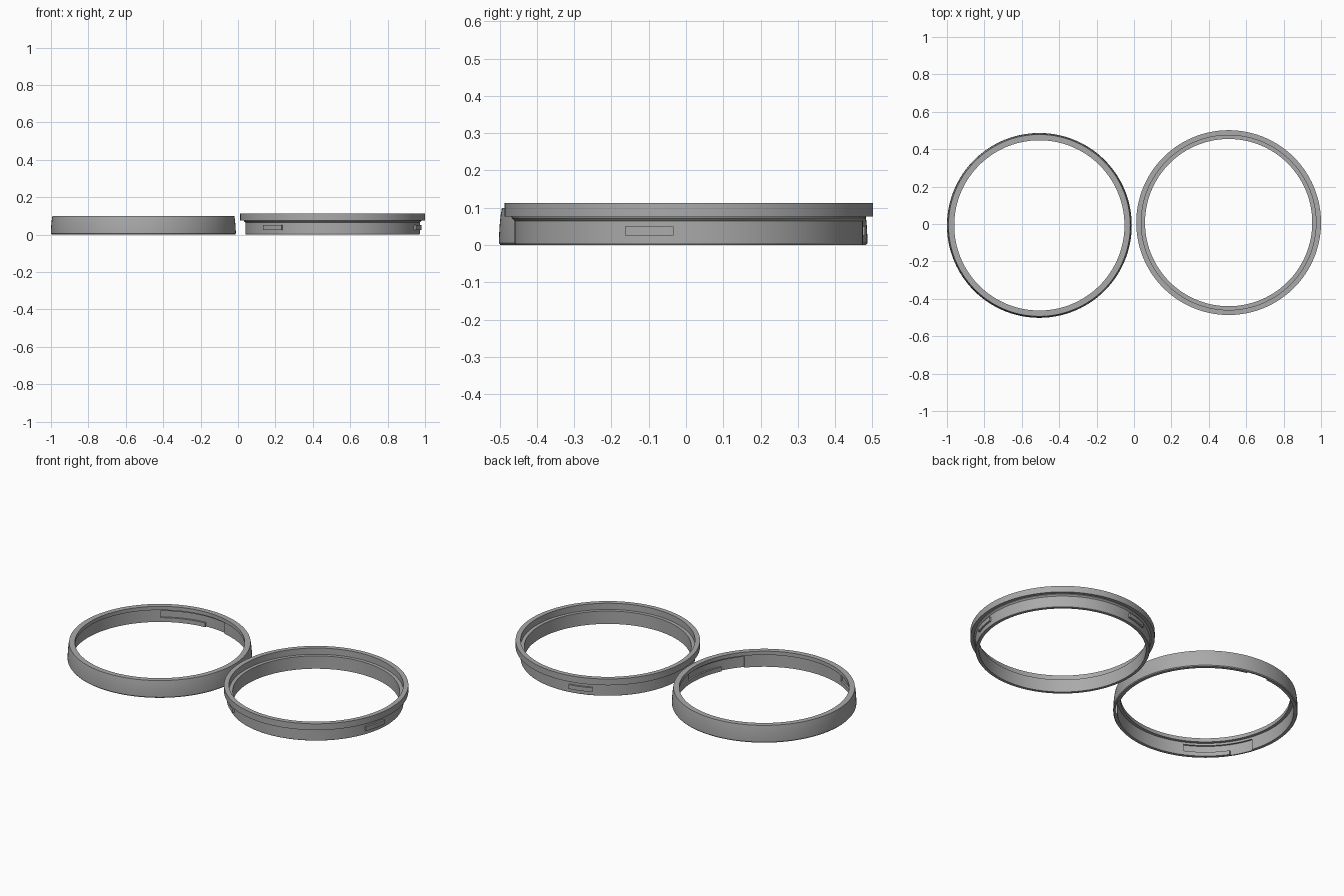
import bpy, bmesh, math

if "Cube" in bpy.data.objects:
    bpy.data.objects.remove(bpy.data.objects["Cube"])

SEGMENTS = 180
gray = bpy.data.materials.new("neutral gray")
gray.diffuse_color = (0.4, 0.4, 0.4, 1)
gray.use_nodes = True
gray.node_tree.nodes["Principled BSDF"].inputs["Base Color"].default_value = gray.diffuse_color


def make_object(name, bm, center):
    bmesh.ops.recalc_face_normals(bm, faces=bm.faces)
    mesh = bpy.data.meshes.new(name)
    bm.to_mesh(mesh)
    bm.free()
    obj = bpy.data.objects.new(name, mesh)
    obj.location = (center[0], center[1], 0)
    mesh.materials.append(gray)
    bpy.context.collection.objects.link(obj)
    return obj


def add_sweep(bm, profile, start=0, end=360, steps=SEGMENTS):
    """Sweep a closed (radius, z) profile about z, capping partial arcs."""
    closed = end - start >= 360
    rows = []
    for i in range(steps if closed else steps + 1):
        a = math.radians(start + (end - start) * i / steps)
        rows.append([bm.verts.new((r * math.cos(a), r * math.sin(a), z)) for r, z in profile])
    n = len(profile)
    for i in range(steps):
        a, b = rows[i], rows[(i + 1) % len(rows)]
        for j in range(n):
            k = (j + 1) % n
            bm.faces.new((a[j], b[j], b[k], a[k]))
    if not closed:
        bm.faces.new(rows[0])
        bm.faces.new(rows[-1])


def box_profile(r0, r1, z0, z1):
    return [(r0, z0), (r1, z0), (r1, z1), (r0, z1)]


def smooth(obj):
    bpy.ops.object.select_all(action='DESELECT')
    obj.select_set(True)
    bpy.context.view_layer.objects.active = obj
    bpy.ops.object.shade_smooth_by_angle(angle=math.radians(25))


# Socket ring: gently curved outside, inward lip at the top
socket_center = (-0.506, -0.0075)
bm = bmesh.new()
add_sweep(bm, [(0.472, 0), (0.490, 0), (0.494, 0.005), (0.494, 0.02), (0.4925, 0.05),
               (0.4895, 0.08), (0.486, 0.1), (0.455, 0.1), (0.455, 0.078), (0.472, 0.078)])
socket_ring = make_object("socket_ring", bm, socket_center)

# Three L-shaped locking slots: a groove plus an entry open at the bottom
for part, z0, z1, start, end in (("groove", 0.025, 0.065, 78, 124.5), ("entry", -0.02, 0.065, 78, 94)):
    bm = bmesh.new()
    for i in range(3):
        add_sweep(bm, box_profile(0.46, 0.482, z0, z1), start + 120 * i, end + 120 * i, 24)
    cutter = make_object("slot_" + part + "_cutter", bm, socket_center)
    cutter.hide_render = True
    cutter.hide_set(True)
    mod = socket_ring.modifiers.new(part, 'BOOLEAN')
    mod.operation = 'DIFFERENCE'
    mod.solver = 'EXACT'
    mod.object = cutter
    bpy.context.view_layer.objects.active = socket_ring
    bpy.ops.object.modifier_apply(modifier=mod.name)
    bpy.data.objects.remove(cutter)
smooth(socket_ring)

# Plug ring: thin sleeve with a wide flange and a stepped seat inside
plug_center = (0.506, 0.0075)
bm = bmesh.new()
add_sweep(bm, [(0.447, 0), (0.464, 0), (0.467, 0.005), (0.467, 0.065), (0.475, 0.073),
               (0.475, 0.076), (0.494, 0.076), (0.494, 0.113), (0.467, 0.113),
               (0.467, 0.076), (0.447, 0.076)])
smooth(make_object("plug_ring", bm, plug_center))

# Three locking lugs around the sleeve
bm = bmesh.new()
for i in range(3):
    add_sweep(bm, box_profile(0.462, 0.478, 0.025, 0.05), 99 + 120 * i, 115 + 120 * i, 8)
smooth(make_object("locking_lugs", bm, plug_center))
